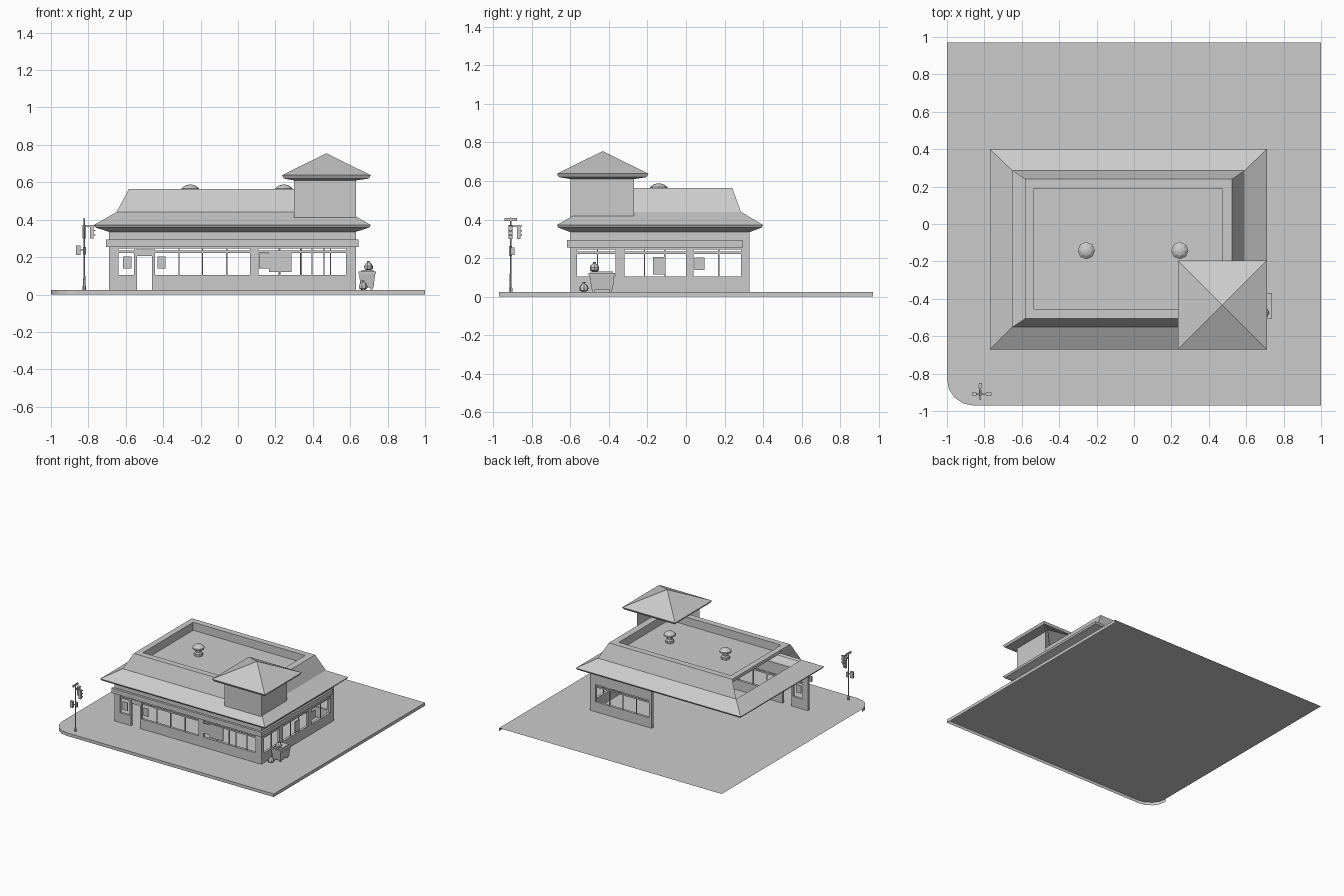
import bpy, math
from math import cos, sin, pi


def mesh(name, verts, faces):
    me = bpy.data.meshes.new(name)
    me.from_pydata(verts, [], faces)
    me.update()
    ob = bpy.data.objects.new(name, me)
    bpy.context.collection.objects.link(ob)
    return ob


def boxes(name, items):
    """One object from (x0, x1, y0, y1, z0, z1) boxes."""
    v, f = [], []
    for x0, x1, y0, y1, z0, z1 in items:
        n = len(v)
        v += [(x, y, z) for z in (z0, z1) for x, y in ((x0, y0), (x1, y0), (x1, y1), (x0, y1))]
        f += [(n + 3, n + 2, n + 1, n), (n + 4, n + 5, n + 6, n + 7)]
        f += [(n + i, n + (i + 1) % 4, n + 4 + (i + 1) % 4, n + 4 + i) for i in range(4)]
    return mesh(name, v, f)


def rings(name, rects, skip=(), cap=False):
    """Loft rectangles (x0, x1, y0, y1, z). Sides: 0 front, 1 right, 2 back, 3 left."""
    v, f = [], []
    for x0, x1, y0, y1, z in rects:
        v += [(x0, y0, z), (x1, y0, z), (x1, y1, z), (x0, y1, z)]
    for k in range(len(rects) - 1):
        for i in range(4):
            if (k, i) not in skip:
                a, b = 4 * k + i, 4 * k + (i + 1) % 4
                f.append((a, b, b + 4, a + 4))
    if cap:
        n = len(v)
        f.append((n - 4, n - 3, n - 2, n - 1))
    return mesh(name, v, f)


def lathe(name, prof, cx, cy, n=8):
    v = [(cx + r * cos(2 * pi * i / n), cy + r * sin(2 * pi * i / n), z) for r, z in prof for i in range(n)]
    f = [(k * n + i, k * n + (i + 1) % n, k * n + n + (i + 1) % n, k * n + n + i)
         for k in range(len(prof) - 1) for i in range(n)]
    f.append(tuple(range(len(v) - n, len(v))))
    return mesh(name, v, f)


G = 0.025      # ground level
TOP = 0.335    # wall top
SILL, HEAD = 0.105, 0.245

# Pavement slab: top plus front, corner and right kerb
corner = [(-0.86 + 0.14 * cos(a), -0.83 + 0.14 * sin(a)) for a in [pi + pi / 2 * i / 4 for i in range(5)]]
kerb = corner + [(1, -0.97), (1, 0.97)]
outline = kerb + [(-1, 0.97)]
n = len(outline)
mesh("pavement", [(x, y, G) for x, y in outline] + [(x, y, 0) for x, y in kerb],
     [tuple(range(n))] + [(n + i, n + i + 1, i + 1, i) for i in range(len(kerb) - 1)])


def wall(name, u0, u1, windows, mullions, place, doors=()):
    """Wall with openings along u; place turns (u0, u1, z0, z1, d0, d1) into a box."""
    parts, u = [], u0
    for a, b in sorted(list(windows) + list(doors)):
        parts.append(place(u, a, G, TOP, 0, 0.02))
        parts.append(place(a, b, HEAD, TOP, 0, 0.02))
        if (a, b) not in doors:
            parts.append(place(a, b, G, SILL, 0, 0.02))
            parts.append(place(a, b, 0.222, 0.234, 0.004, 0.014))
        else:
            parts.append(place(a, b, 0.205, 0.24, 0.004, 0.014))
        u = b
    parts.append(place(u, u1, G, TOP, 0, 0.02))
    for m in mullions:
        parts.append(place(m - 0.003, m + 0.003, SILL, HEAD, 0.006, 0.012))
    return boxes(name, parts)


# d is the depth inwards from the outer face
front = lambda a, b, z0, z1, d0, d1: (a, b, -0.6 + d0, -0.6 + d1, z0, z1)
right = lambda a, b, z0, z1, d0, d1: (0.63 - d1, 0.63 - d0, a, b, z0, z1)
back = lambda a, b, z0, z1, d0, d1: (a, b, 0.33 - d1, 0.33 - d0, z0, z1)

# Walls
wall("front_wall", -0.69, 0.63, [(-0.64, -0.555), (-0.445, 0.065), (0.11, 0.578)],
     [-0.315, -0.19, -0.06, 0.225, 0.335, 0.395, 0.495], front, [(-0.54, -0.46)])
wall("right_wall", -0.58, 0.33, [(-0.565, -0.365), (-0.32, 0.0), (0.04, 0.285)],
     [-0.46, -0.215, -0.11, 0.17], right)
wall("back_wall", 0.077, 0.61, [(0.1, 0.58)], [0.22, 0.34, 0.46], back)

# Posters in the windows
boxes("window_posters", [front(a, b, z0, z1, 0.0, 0.004) for a, b, z0, z1 in
      ((-0.615, -0.57, 0.138, 0.203), (-0.43, -0.387, 0.138, 0.203),
       (0.112, 0.165, 0.138, 0.22), (0.165, 0.285, 0.12, 0.23))] +
      [right(a, b, z0, z1, 0.0, 0.004) for a, b, z0, z1 in
       ((-0.17, -0.11, 0.115, 0.205), (0.045, 0.095, 0.138, 0.203))])

# Fascia band round front and right
boxes("fascia_band", [(-0.705, 0.645, -0.618, -0.6, 0.255, 0.295), (0.63, 0.645, -0.6, 0.297, 0.255, 0.295)])

# Main roof: soffit, eave, lower slope, upper slope, parapet and deck
rings("main_roof", [
    (-0.69, 0.63, -0.6, 0.33, 0.335), (-0.762, 0.702, -0.662, 0.392, 0.358),
    (-0.77, 0.71, -0.67, 0.40, 0.372), (-0.65, 0.59, -0.55, 0.285, 0.44),
    (-0.583, 0.525, -0.505, 0.24, 0.565), (-0.535, 0.47, -0.455, 0.19, 0.565),
    (-0.535, 0.47, -0.455, 0.19, 0.50)], skip={(0, 3), (3, 3)}, cap=True)

# Corner tower: two walls and pyramid roof
rings("tower_walls", [(0.30, 0.63, -0.6, -0.27, 0.405), (0.30, 0.63, -0.6, -0.27, 0.612)],
      skip={(0, 2), (0, 3)})
rings("tower_roof_edge", [(0.30, 0.63, -0.6, -0.27, 0.61), (0.245, 0.70, -0.66, -0.205, 0.62),
                          (0.235, 0.71, -0.67, -0.195, 0.638)], skip={(0, 2), (0, 3)})
mesh("tower_roof", [(0.235, -0.67, 0.638), (0.71, -0.67, 0.638), (0.71, -0.195, 0.638),
                    (0.235, -0.195, 0.638), (0.4725, -0.4325, 0.755)],
     [(i, (i + 1) % 4, 4) for i in range(4)])

# Roof vents
for i, x in enumerate((-0.255, 0.245)):
    lathe(f"roof_vent_{i}", [(0.032, 0.5), (0.032, 0.52), (0.022, 0.528), (0.022, 0.55), (0.046, 0.556),
                             (0.046, 0.568), (0.028, 0.582), (0.01, 0.587)], x, -0.142)

# Waste bin with sloping body, lid and feet
rings("bin_body", [(0.655, 0.725, -0.49, -0.38, 0.038), (0.648, 0.733, -0.5, -0.372, 0.11)], cap=True)
boxes("bin_lid", [(0.645, 0.738, -0.505, -0.368, 0.11, 0.122), (0.66, 0.725, -0.495, -0.38, 0.122, 0.13)])
boxes("bin_feet", [(x, x + 0.012, y, y + 0.012, G, 0.04) for x in (0.66, 0.708) for y in (-0.485, -0.397)])

# Rubbish bags
bag = [(0.4, 0), (0.95, 0.15), (1, 0.45), (0.6, 0.75), (0.25, 0.85), (0.35, 1)]
for name, x, y, z, r, h in (("bag_on_bin", 0.697, -0.475, 0.13, 0.025, 0.05),
                            ("bag_on_ground", 0.668, -0.53, G, 0.024, 0.05)):
    lathe(name, [(a * r, z + b * h) for a, b in bag], x, y, 7)

# Traffic light: pole, arms, signal heads with visors, crossing sign
PX, PY = -0.822, -0.91
lathe("signal_pole", [(0.01, G), (0.01, 0.045), (0.0055, 0.055), (0.004, 0.41)], PX, PY, 6)
boxes("signal_arms", [(PX, -0.78, PY - 0.003, PY + 0.003, 0.362, 0.37),
                      (PX - 0.003, PX + 0.003, PY, -0.865, 0.362, 0.37),
                      (-0.845, PX, PY - 0.003, PY + 0.003, 0.235, 0.242)])
boxes("top_sign", [(PX - 0.004, PX + 0.004, -0.942, -0.876, 0.392, 0.408)])
boxes("crossing_signs", [(-0.866, -0.842, PY - 0.008, PY + 0.008, 0.21, 0.262),
                         (PX - 0.008, PX + 0.008, -0.905, -0.89, 0.215, 0.255)])
heads = [(-0.79, -0.772, PY - 0.01, PY + 0.01, 0.3, 0.372),
         (PX - 0.01, PX + 0.01, -0.877, -0.859, 0.3, 0.372)]
for k in range(3):
    z = 0.312 + 0.024 * k
    heads.append((-0.772, -0.762, PY - 0.008, PY + 0.008, z + 0.003, z + 0.01))
    heads.append((PX - 0.008, PX + 0.008, -0.859, -0.85, z + 0.003, z + 0.01))
boxes("signal_heads", heads)
